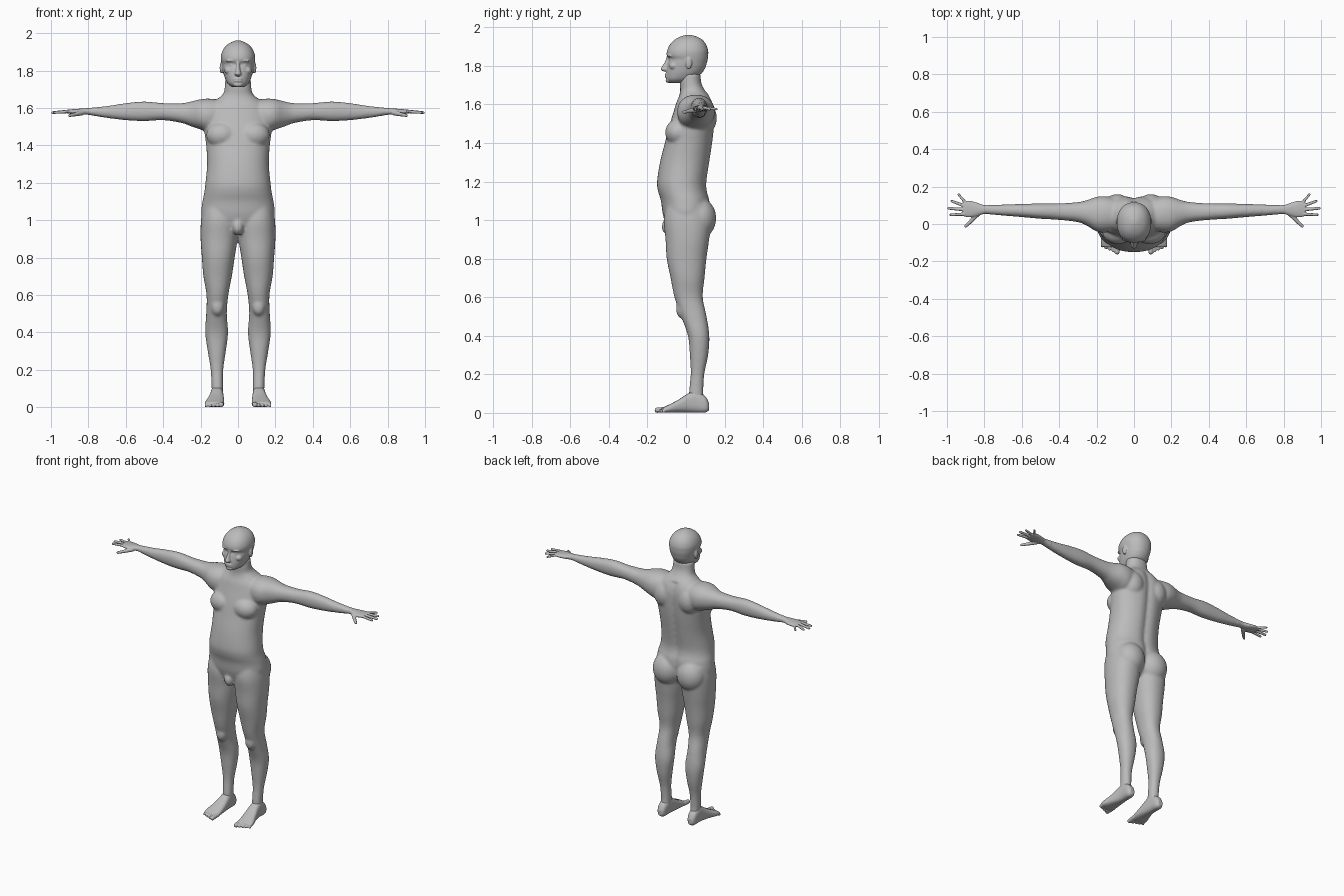
import bpy
import bmesh
from math import cos, sin, pi, exp, copysign
from mathutils import Vector, Matrix

default_cube = bpy.data.objects.get("Cube")
if default_cube:
    bpy.data.objects.remove(default_cube)

SIDES = (1, -1)
AXIS_ORDER = {"x": (0, 1, 2), "y": (1, 0, 2), "z": (2, 0, 1)}

skin = bpy.data.materials.new("plain grey")
skin.use_nodes = True
GREY = (0.5, 0.5, 0.5, 1)
skin.diffuse_color = GREY
skin.node_tree.nodes["Principled BSDF"].inputs["Base Color"].default_value = GREY


def catmull(a, b, c, d, t):
    """Smooth value between b and c."""
    return b + 0.5 * t * (c - a + t * (2 * a - 5 * b + 4 * c - d + t * (3 * (b - c) + d - a)))


def refine(stations, steps=4):
    """Add smooth in-between stations to a loft."""
    last = len(stations) - 1
    result = []
    for i in range(last):
        quad = [stations[max(0, min(last, i + k))] for k in (-1, 0, 1, 2)]
        for s in range(steps):
            result.append([catmull(*values, s / steps) for values in zip(*quad)])
    result.append(list(stations[last]))
    return result


def loft(bm, axis, stations, side=1, power=2.2, sides=48):
    """Skin rounded sections given as (position, low u, high u, low v, high v)."""
    order = AXIS_ORDER[axis]
    rings = []
    for pos, u0, u1, v0, v1 in refine(stations):
        ring = []
        for k in range(sides):
            a = 2 * pi * k / sides
            cu = copysign(abs(cos(a)) ** (2 / power), cos(a))
            cv = copysign(abs(sin(a)) ** (2 / power), sin(a))
            co = [0, 0, 0]
            co[order[0]] = pos
            co[order[1]] = (u0 + u1) / 2 + cu * (u1 - u0) / 2
            co[order[2]] = (v0 + v1) / 2 + cv * (v1 - v0) / 2
            co[0] *= side
            ring.append(bm.verts.new(co))
        rings.append(ring)
    for low, high in zip(rings, rings[1:]):
        for k in range(sides):
            n = (k + 1) % sides
            bm.faces.new((low[k], low[n], high[n], high[k]))
    bm.faces.new(rings[0])
    bm.faces.new(rings[-1])
    return [v for ring in rings for v in ring]


def centred(stations):
    """Turn (z, half width, front, back) into loft stations."""
    return [(z, -w, w, front, back) for z, w, front, back in stations]


def blob(bm, centre, radii, side=1):
    """Ellipsoid for a muscle or facial feature."""
    x, y, z = centre
    place = Matrix.Translation((x * side, y, z)) @ Matrix.Diagonal((*radii, 1))
    bmesh.ops.create_uvsphere(bm, u_segments=24, v_segments=16, radius=1, matrix=place)


def digit(bm, start, end, r_start, r_end, side):
    """Tapered finger or toe with round ends."""
    p, q = (Vector((c[0] * side, c[1], c[2])) for c in (start, end))
    turn = (q - p).to_track_quat("Z", "Y").to_matrix().to_4x4()
    bmesh.ops.create_cone(bm, cap_ends=True, segments=16, radius1=r_start, radius2=r_end,
                          depth=(q - p).length, matrix=Matrix.Translation((p + q) / 2) @ turn)
    for c, r in ((start, r_start), (end, r_end)):
        blob(bm, c, (r, r, r), side)


def finish(name, bm, voxel, smoothing):
    """Fuse the overlapping pieces into one smooth skin."""
    bmesh.ops.recalc_face_normals(bm, faces=bm.faces)
    mesh = bpy.data.meshes.new(name)
    bm.to_mesh(mesh)
    bm.free()
    mesh.materials.append(skin)
    obj = bpy.data.objects.new(name, mesh)
    bpy.context.collection.objects.link(obj)
    fuse = obj.modifiers.new("fuse", "REMESH")
    fuse.mode = "VOXEL"
    fuse.voxel_size = voxel
    fuse.use_smooth_shade = True
    soften = obj.modifiers.new("soften", "SMOOTH")
    soften.factor = 0.5
    soften.iterations = smoothing


# Torso and neck
body = bmesh.new()
torso = loft(body, "z", centred([
    (.93, .09, -.07, .08), (.97, .16, -.1, .11), (1.03, .195, -.12, .125),
    (1.1, .19, -.13, .125), (1.15, .18, -.145, .112), (1.2, .174, -.15, .11),
    (1.3, .165, -.135, .125), (1.4, .17, -.11, .14), (1.48, .18, -.09, .148),
    (1.56, .175, -.065, .15), (1.61, .155, -.05, .14), (1.645, .115, -.035, .122),
    (1.675, .08, -.03, .097), (1.71, .071, -.032, .08), (1.76, .068, -.03, .075)]))

# Groove along the spine
for v in torso:
    if v.co.y > 0.04 and v.co.z < 1.64:
        v.co.y -= 0.014 * exp(-(v.co.x / 0.025) ** 2)

blob(body, (0, -.085, .965), (.032, .042, .045))

for side in SIDES:
    # Chest, shoulder blades and buttocks
    blob(body, (.085, -.04, 1.455), (.085, .068, .07), side)
    blob(body, (.09, .09, 1.53), (.075, .07, .09), side)
    blob(body, (.09, .07, 1.01), (.095, .087, .105), side)
    # Arm
    loft(body, "x", [
        (.08, -.03, .13, 1.5, 1.64), (.15, -.045, .148, 1.47, 1.65),
        (.2, -.04, .145, 1.485, 1.647), (.25, -.01, .128, 1.502, 1.635),
        (.3, .01, .117, 1.52, 1.626), (.4, .022, .11, 1.535, 1.626),
        (.5, .028, .11, 1.53, 1.635), (.6, .037, .107, 1.535, 1.626),
        (.7, .045, .104, 1.547, 1.611), (.8, .054, .1, 1.563, 1.601)], side)
    # Leg
    loft(body, "z", [
        (.05, .083, .14, .02, .1), (.1, .08, .141, .015, .09), (.2, .079, .146, .024, .095),
        (.3, .065, .162, .02, .115), (.4, .053, .175, .01, .121), (.5, .06, .17, -.025, .107),
        (.6, .052, .168, -.06, .087), (.7, .033, .185, -.08, .096), (.8, .018, .193, -.1, .106),
        (.9, .003, .2, -.106, .12), (1, .0, .198, -.115, .13), (1.08, .02, .185, -.1, .11)], side)
    blob(body, (.11, -.022, .54), (.035, .03, .05), side)
finish("body", body, 0.0075, 8)

# Head
head = bmesh.new()
loft(head, "z", centred([
    (1.712, .03, -.085, 0), (1.73, .054, -.101, .04), (1.76, .07, -.103, .08),
    (1.79, .079, -.1, .1), (1.815, .084, -.095, .108), (1.835, .087, -.089, .113),
    (1.855, .091, -.1, .115), (1.88, .091, -.098, .115), (1.91, .081, -.084, .105),
    (1.935, .062, -.06, .086), (1.952, .036, -.03, .057), (1.961, .012, 0, .025)]))

# Nose, lips and chin
loft(head, "z", centred([
    (1.772, .012, -.118, -.08), (1.782, .018, -.132, -.08), (1.8, .013, -.123, -.08),
    (1.825, .009, -.108, -.08), (1.85, .01, -.1, -.08)]))
for z in (1.744, 1.756):
    blob(head, (0, -.098, z), (.025, .012, .007))
blob(head, (0, -.092, 1.726), (.025, .014, .014))

# Eyes, brows, cheeks and ears
for side in SIDES:
    blob(head, (.034, -.072, 1.831), (.015, .014, .009), side)
    blob(head, (.034, -.08, 1.853), (.03, .017, .008), side)
    blob(head, (.048, -.065, 1.8), (.025, .022, .02), side)
    blob(head, (.089, .014, 1.815), (.009, .017, .031), side)
finish("head", head, 0.004, 4)

# Hands
FINGERS = [((.9, .113), (.938, .158), .008), ((.91, .098), (.974, .122), .009),
           ((.91, .077), (.99, .084), .0095), ((.905, .053), (.98, .049), .009)]
for side, label in zip(SIDES, ("left", "right")):
    hand = bmesh.new()
    loft(hand, "x", [
        (.75, .052, .102, 1.556, 1.604), (.8, .054, .101, 1.564, 1.6),
        (.84, .042, .114, 1.564, 1.597), (.88, .036, .124, 1.567, 1.594),
        (.915, .042, .122, 1.572, 1.59)], side)
    for base, tip, r in FINGERS:
        digit(hand, (*base, 1.582), (*tip, 1.576), r, r * 0.8, side)
    digit(hand, (.835, .055, 1.574), (.875, .012, 1.565), .014, .01, side)
    digit(hand, (.875, .012, 1.565), (.9, -.012, 1.56), .01, .008, side)
    finish(label + "_hand", hand, 0.003, 3)

# Feet with five toes each
for side, label in zip(SIDES, ("left", "right")):
    foot = bmesh.new()
    loft(foot, "y", [
        (.12, .098, .128, .015, .05), (.1, .085, .142, .002, .085), (.05, .08, .145, .002, .115),
        (.01, .077, .15, .002, .1), (-.04, .074, .163, .002, .068),
        (-.09, .074, .178, .001, .042), (-.12, .08, .174, .004, .028)], side, 2.6)
    for i in range(5):
        x = 0.09 + 0.02 * i
        r = 0.014 if i == 0 else 0.0105 - 0.0005 * i
        reach = -0.149 + 0.008 * i
        digit(foot, (x - .003, -.1, .018), (x, reach, r), r, r, side)
    finish(label + "_foot", foot, 0.0035, 3)
